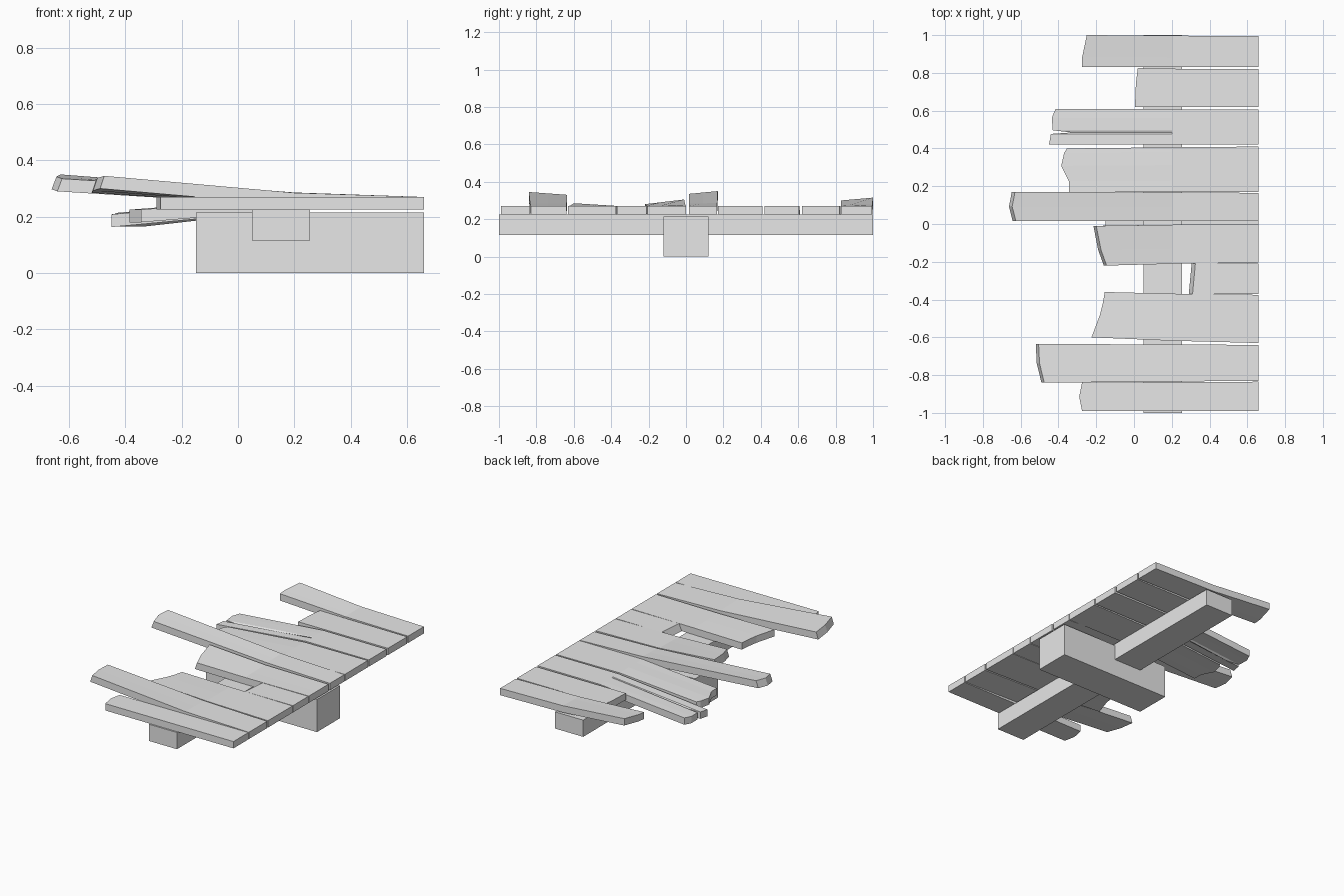
import bpy
import bmesh

cube = bpy.data.objects.get("Cube")
if cube:
    bpy.data.objects.remove(cube, do_unlink=True)

# One plain grey for everything
grey = bpy.data.materials.new("plain_grey")
grey.use_nodes = True
grey.diffuse_color = (0.8, 0.8, 0.8, 1)
grey.node_tree.nodes["Principled BSDF"].inputs["Base Color"].default_value = (0.8, 0.8, 0.8, 1)

END_X, BEND_X = 0.66, 0.2
BOTTOM, TOP = 0.225, 0.27


def add_object(name, bm):
    bmesh.ops.recalc_face_normals(bm, faces=bm.faces)
    mesh = bpy.data.meshes.new(name)
    bm.to_mesh(mesh)
    bm.free()
    mesh.materials.append(grey)
    bpy.context.collection.objects.link(bpy.data.objects.new(name, mesh))


def box(name, low, high):
    bm = bmesh.new()
    bmesh.ops.create_cube(bm, size=1)
    for v in bm.verts:
        for i in range(3):
            v.co[i] = low[i] if v.co[i] < 0 else high[i]
    add_object(name, bm)


def plank(name, root, end, tip, rise=(0, 0), lean=0.0):
    """Board from a straight root edge to a broken tip, given as (share of width, x)."""
    bm = bmesh.new()
    layers = []
    for z, shift in ((BOTTOM, -lean), (TOP, 0)):
        rows = []
        for share, tip_x in tip:
            lift = rise[0] + (rise[1] - rise[0]) * share
            bend_x = max(BEND_X, tip_x + 0.1)
            bend_lift = max(lift, 0) * 0.2
            row = []
            for x, along, dz in ((END_X, 0, 0), (bend_x, 0.4, bend_lift),
                                 (tip_x + shift, 1, lift)):
                y0 = root[0] + (end[0] - root[0]) * along
                y1 = root[1] + (end[1] - root[1]) * along
                row.append(bm.verts.new((x, y0 + (y1 - y0) * share, z + dz)))
            rows.append(row)
        layers.append(rows)
    low, high = layers
    n = len(tip)
    # Top and bottom skins
    for rows in layers:
        for i in range(n - 1):
            for j in range(2):
                bm.faces.new((rows[i][j], rows[i + 1][j], rows[i + 1][j + 1], rows[i][j + 1]))
    # Long sides, then both ends
    for i in (0, n - 1):
        for j in range(2):
            bm.faces.new((low[i][j], low[i][j + 1], high[i][j + 1], high[i][j]))
    for j in (0, 2):
        for i in range(n - 1):
            bm.faces.new((low[i][j], low[i + 1][j], high[i + 1][j], high[i][j]))
    add_object(name, bm)


# Supports
box("support_block", (-0.15, -0.12, 0), (0.66, 0.12, 0.215))
box("cross_beam", (0.05, -1, 0.115), (0.255, 1, 0.225))

# Planks from front to back
plank("front_plank", (-0.99, -0.835), (-0.99, -0.84),
      [(0, -0.275), (0.5, -0.29), (1, -0.275)])
plank("long_raised_plank", (-0.83, -0.64), (-0.84, -0.635),
      [(0, -0.475), (0.5, -0.5), (1, -0.505)], (0.075, 0.06), 0.015)
plank("wide_plank", (-0.63, -0.375), (-0.6, -0.36),
      [(0, -0.225), (0.5, -0.18), (0.75, -0.165), (1, -0.155)], (0.015, 0))
plank("stub_plank", (-0.37, -0.21), (-0.37, -0.21),
      [(0, 0.31), (1, 0.325)], lean=0.02)
plank("middle_plank", (-0.205, 0), (-0.22, -0.01),
      [(0, -0.145), (0.4, -0.175), (1, -0.2)], (0.01, 0.035), 0.015)
plank("longest_plank", (0.015, 0.165), (0.015, 0.17),
      [(0, -0.625), (0.5, -0.645), (1, -0.63)], (0.065, 0.08), 0.017)
plank("drooping_plank", (0.17, 0.41), (0.17, 0.4),
      [(0, -0.345), (0.25, -0.345), (0.6, -0.385), (0.9, -0.37), (1, -0.355)], (-0.045, -0.045))
plank("split_plank", (0.42, 0.605), (0.42, 0.61),
      [(0, -0.45), (0.3, -0.44), (0.34, -0.33), (0.4, -0.43), (0.75, -0.435), (1, -0.415)],
      (-0.062, -0.055))
plank("short_plank", (0.62, 0.82), (0.62, 0.825),
      [(0, 0.005), (0.6, 0.01), (1, 0.02)])
plank("back_plank", (0.83, 0.995), (0.83, 1),
      [(0, -0.275), (0.3, -0.275), (1, -0.25)], (0.03, 0.045))
